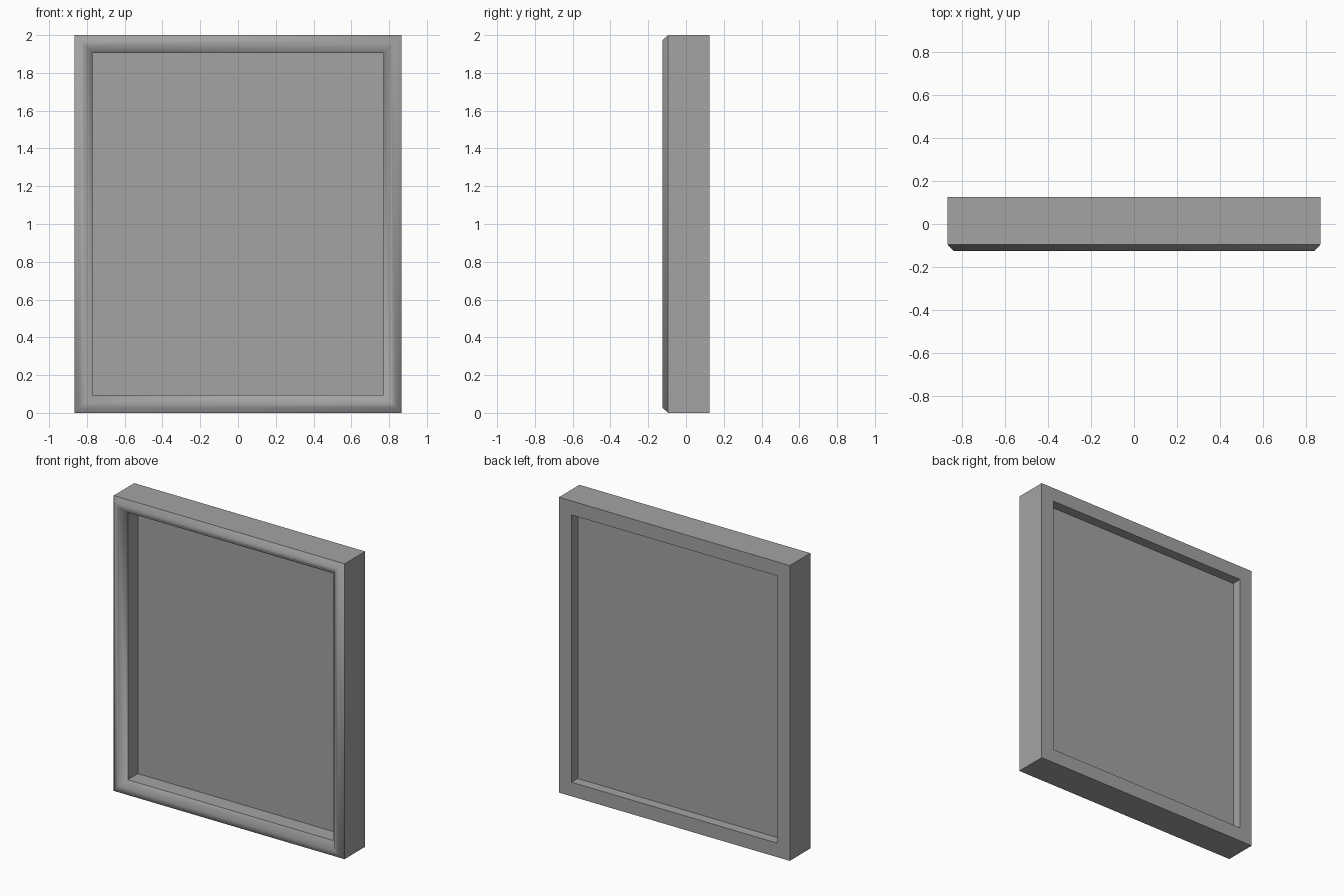
import bpy, bmesh

cube = bpy.data.objects.get("Cube")
if cube:
    bpy.data.objects.remove(cube, do_unlink=True)

HALF_W, HEIGHT = 0.865, 2.0

grey = bpy.data.materials.new("mid_grey")
grey.use_nodes = True
colour = (0.37, 0.37, 0.37, 1)
grey.diffuse_color = colour
grey.node_tree.nodes["Principled BSDF"].inputs["Base Color"].default_value = colour


def add_object(name, bm):
    bmesh.ops.recalc_face_normals(bm, faces=bm.faces)
    mesh = bpy.data.meshes.new(name)
    bm.to_mesh(mesh)
    bm.free()
    mesh.materials.append(grey)
    obj = bpy.data.objects.new(name, mesh)
    bpy.context.collection.objects.link(obj)
    return obj


# Frame: mitred moulding, profile given as (inset from outer edge, y)
profile = [(0, -0.095), (0.028, -0.125), (0.055, -0.125),
           (0.095, -0.08), (0.095, 0.125), (0, 0.125)]
MOULDED = 3  # the first strips form the softly shaded front moulding

bm = bmesh.new()
rings = []
for inset, y in profile:
    x, low, high = HALF_W - inset, inset, HEIGHT - inset
    corners = [(-x, low), (x, low), (x, high), (-x, high)]
    rings.append([bm.verts.new((cx, y, cz)) for cx, cz in corners])
moulding = set()
for i, ring in enumerate(rings):
    following = rings[(i + 1) % len(rings)]
    for c in range(4):
        d = (c + 1) % 4
        face = bm.faces.new((ring[c], ring[d], following[d], following[c]))
        if i < MOULDED:
            face.smooth = True
            moulding.add(face)
for edge in bm.edges:
    edge.smooth = all(f in moulding for f in edge.link_faces)
add_object("frame", bm)

# Panel: thin board set into the frame opening
bm = bmesh.new()
bmesh.ops.create_cube(bm, size=1)
edge_inset = 0.09
for v in bm.verts:
    v.co.x *= 2 * (HALF_W - edge_inset)
    v.co.y = 0.028 if v.co.y < 0 else 0.058
    v.co.z = HEIGHT / 2 + v.co.z * (HEIGHT - 2 * edge_inset)
add_object("panel", bm)
